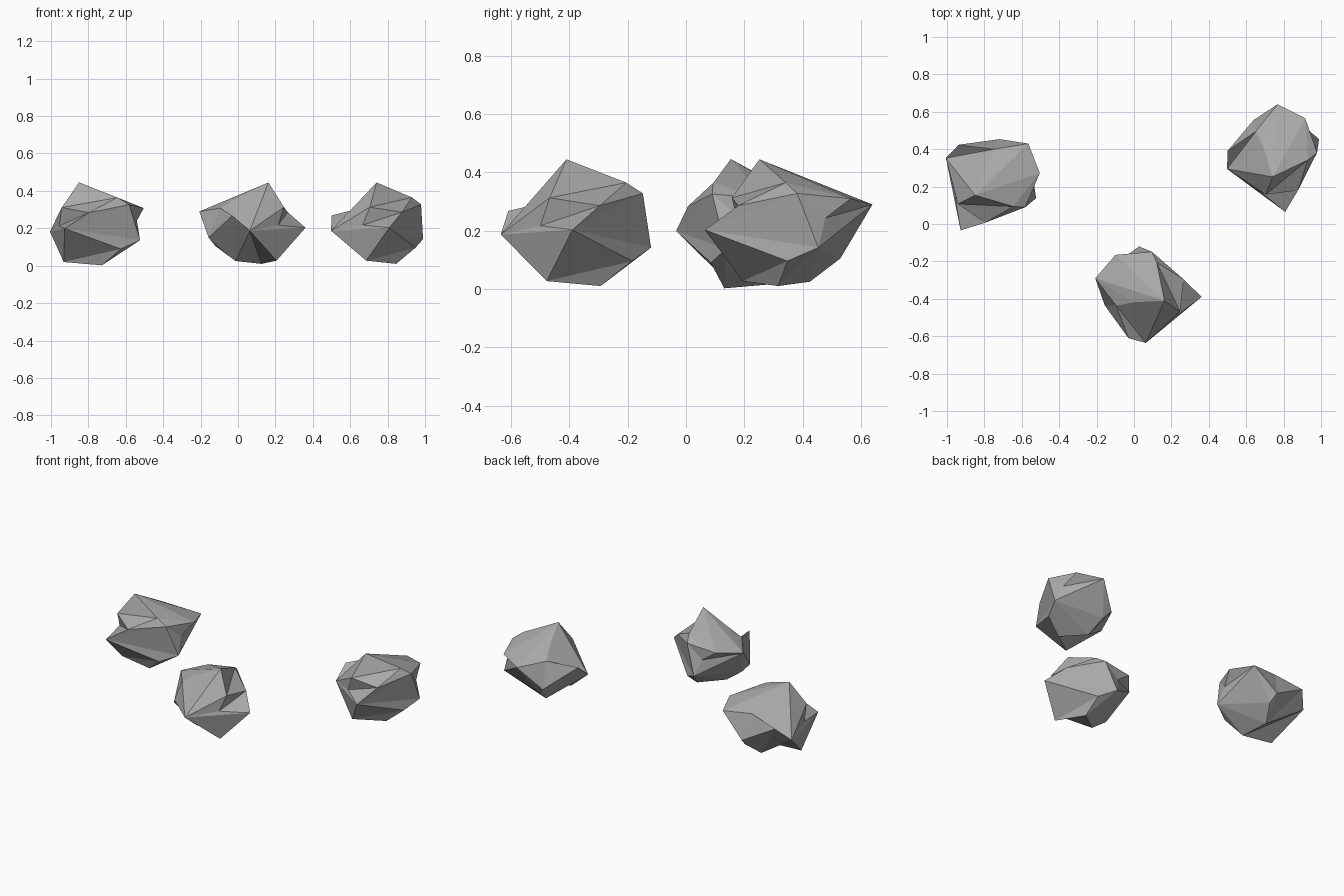
import bpy
import bmesh
from math import radians
from mathutils import Matrix

default_cube = bpy.data.objects.get("Cube")
if default_cube:
    bpy.data.objects.remove(default_cube, do_unlink=True)

# Corner points of the boulder, measured from the foot of its peak
CORNERS = {
    "peak": (0, 0, .445),
    "crest": (-.171, -.009, .36),
    "back_shoulder": (-.042, .205, .365),
    "back_spur": (-.068, .262, .328),
    "back_corner": (-.262, .245, .31),
    "back_dip": (-.17, .253, .243),
    "back_low": (-.136, .29, .142),
    "back_foot": (-.043, .225, .096),
    "side_corner": (-.37, .12, .29),
    "side_low": (-.32, -.024, .15),
    "side_foot": (-.283, .01, .104),
    "hollow": (-.258, -.027, .308),
    "front_ledge": (-.193, -.2, .268),
    "front_low": (-.1, -.226, .187),
    "front_shoulder": (.083, -.058, .313),
    "tip_shoulder": (.103, .114, .286),
    "notch": (.052, -.09, .217),
    "tip": (.198, .02, .203),
    "front_foot": (.043, -.068, .027),
    "base": (-.037, .117, .01),
    "rear_foot": (-.176, .01, .025),
}

# Facets grouped as fans: a hub corner and the corners around it
FANS = [
    ("peak", "back_shoulder back_corner side_corner crest front_low front_shoulder back_shoulder"),
    ("tip", "tip_shoulder back_spur back_low back_foot front_foot front_low notch tip_shoulder"),
    ("rear_foot", "base back_low side_foot side_low front_ledge front_low base"),
    ("base", "front_low front_foot back_foot back_low"),
    ("back_dip", "back_corner back_spur back_low side_corner back_corner"),
    ("side_corner", "crest hollow side_low side_foot back_low"),
    ("hollow", "side_low front_ledge front_low crest"),
    ("back_shoulder", "front_shoulder tip_shoulder back_spur back_corner"),
    ("notch", "front_low front_shoulder tip_shoulder"),
]


def make_material(name, color):
    material = bpy.data.materials.new(name)
    material.use_nodes = True
    material.diffuse_color = color
    material.node_tree.nodes["Principled BSDF"].inputs["Base Color"].default_value = color
    return material


def make_boulder_mesh():
    bm = bmesh.new()
    corner = {name: bm.verts.new(point) for name, point in CORNERS.items()}
    for hub, rim_names in FANS:
        rim = rim_names.split()
        for first, second in zip(rim, rim[1:]):
            bm.faces.new((corner[hub], corner[first], corner[second]))
    bmesh.ops.recalc_face_normals(bm, faces=bm.faces[:])
    mesh = bpy.data.meshes.new("boulder")
    bm.to_mesh(mesh)
    bm.free()
    return mesh


# One boulder shape, set down three times at different turns
boulder = make_boulder_mesh()
boulder.materials.append(make_material("stone_grey", (.4, .4, .4, 1)))

PLACEMENTS = [
    ("front_boulder", (.163, -.41, 0), 0, 1),
    ("left_boulder", (.741, .252, 0), -76, 1),
    ("right_boulder", (-.85, .154, -.008), -118, 1.02),
]
for name, position, turn, size in PLACEMENTS:
    rock = bpy.data.objects.new(name, boulder)
    rock.matrix_world = (Matrix.Translation(position)
                         @ Matrix.Rotation(radians(turn), 4, "Z")
                         @ Matrix.Scale(size, 4))
    bpy.context.collection.objects.link(rock)
